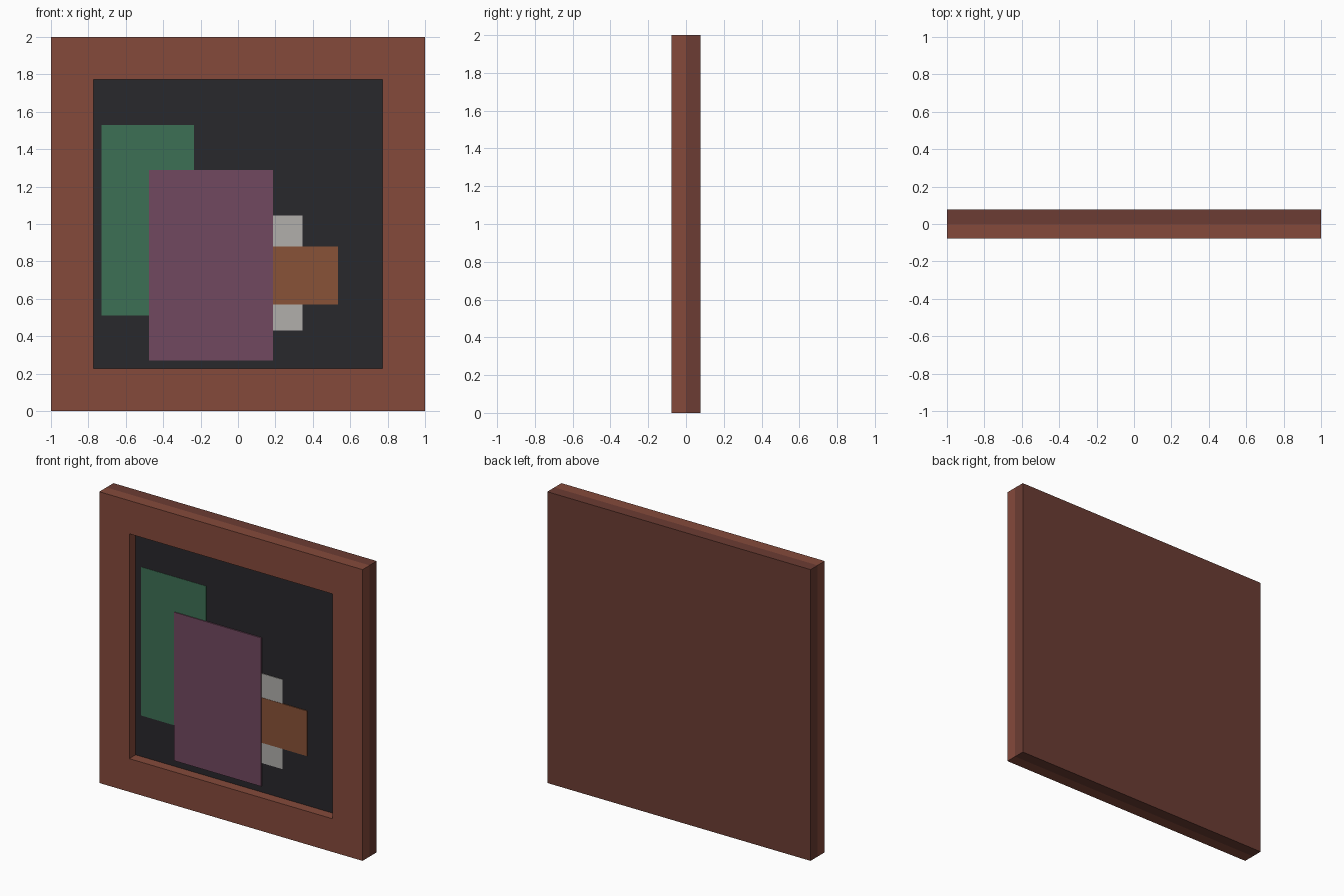
import bpy, bmesh

if "Cube" in bpy.data.objects:
    bpy.data.objects.remove(bpy.data.objects["Cube"])


def paint(obj, rgb):
    mat = bpy.data.materials.new(obj.name + "_colour")
    mat.diffuse_color = (*rgb, 1)
    mat.use_nodes = True
    mat.node_tree.nodes["Principled BSDF"].inputs["Base Color"].default_value = mat.diffuse_color
    obj.data.materials.append(mat)


def finish(name, bm, rgb):
    bmesh.ops.recalc_face_normals(bm, faces=bm.faces)
    mesh = bpy.data.meshes.new(name)
    bm.to_mesh(mesh)
    bm.free()
    obj = bpy.data.objects.new(name, mesh)
    bpy.context.collection.objects.link(obj)
    paint(obj, rgb)
    return obj


def box(name, x0, x1, y0, y1, z0, z1, rgb):
    bm = bmesh.new()
    bmesh.ops.create_cube(bm, size=1)
    for v in bm.verts:
        v.co = (x1 if v.co.x > 0 else x0, y1 if v.co.y > 0 else y0, z1 if v.co.z > 0 else z0)
    return finish(name, bm, rgb)


def ring(name, outer, inner, y0, y1, zc, rgb):
    """Square frame: four faces between nested squares, extruded in y."""
    bm = bmesh.new()
    corners = [(-1, -1), (1, -1), (1, 1), (-1, 1)]
    out, inn = [[bm.verts.new((sx * h, y0, zc + sz * h)) for sx, sz in corners]
                for h in (outer, inner)]
    for i in range(4):
        j = (i + 1) % 4
        bm.faces.new((out[i], out[j], inn[j], inn[i]))
    geo = bmesh.ops.extrude_face_region(bm, geom=bm.faces[:], use_keep_orig=True)["geom"]
    for v in geo:
        if isinstance(v, bmesh.types.BMVert):
            v.co.y = y1
    return finish(name, bm, rgb)


# Frame moulding and darker backing board
ring("picture_frame", 1.0, 0.772, -0.077, 0, 1.0, (0.235, 0.068, 0.044))
box("backing_board", -1, 1, 0, 0.077, 0, 2, (0.15, 0.046, 0.033))

# Dark canvas set into the frame
box("canvas", -0.772, 0.772, -0.008, 0, 0.228, 1.772, (0.022, 0.021, 0.025))

# Overlapping painted rectangles, back to front: x0, x1, z0, z1, colour
patches = [
    ("green_patch", -0.73, -0.235, 0.51, 1.53, (0.046, 0.16, 0.09)),
    ("white_patch", -0.06, 0.345, 0.43, 1.045, (0.44, 0.43, 0.41)),
    ("orange_patch", -0.23, 0.535, 0.57, 0.88, (0.25, 0.085, 0.038)),
    ("purple_patch", -0.475, 0.187, 0.27, 1.29, (0.165, 0.066, 0.115)),
]
for i, (name, x0, x1, z0, z1, rgb) in enumerate(patches):
    box(name, x0, x1, -0.010 - 0.002 * i, -0.008, z0, z1, rgb)
